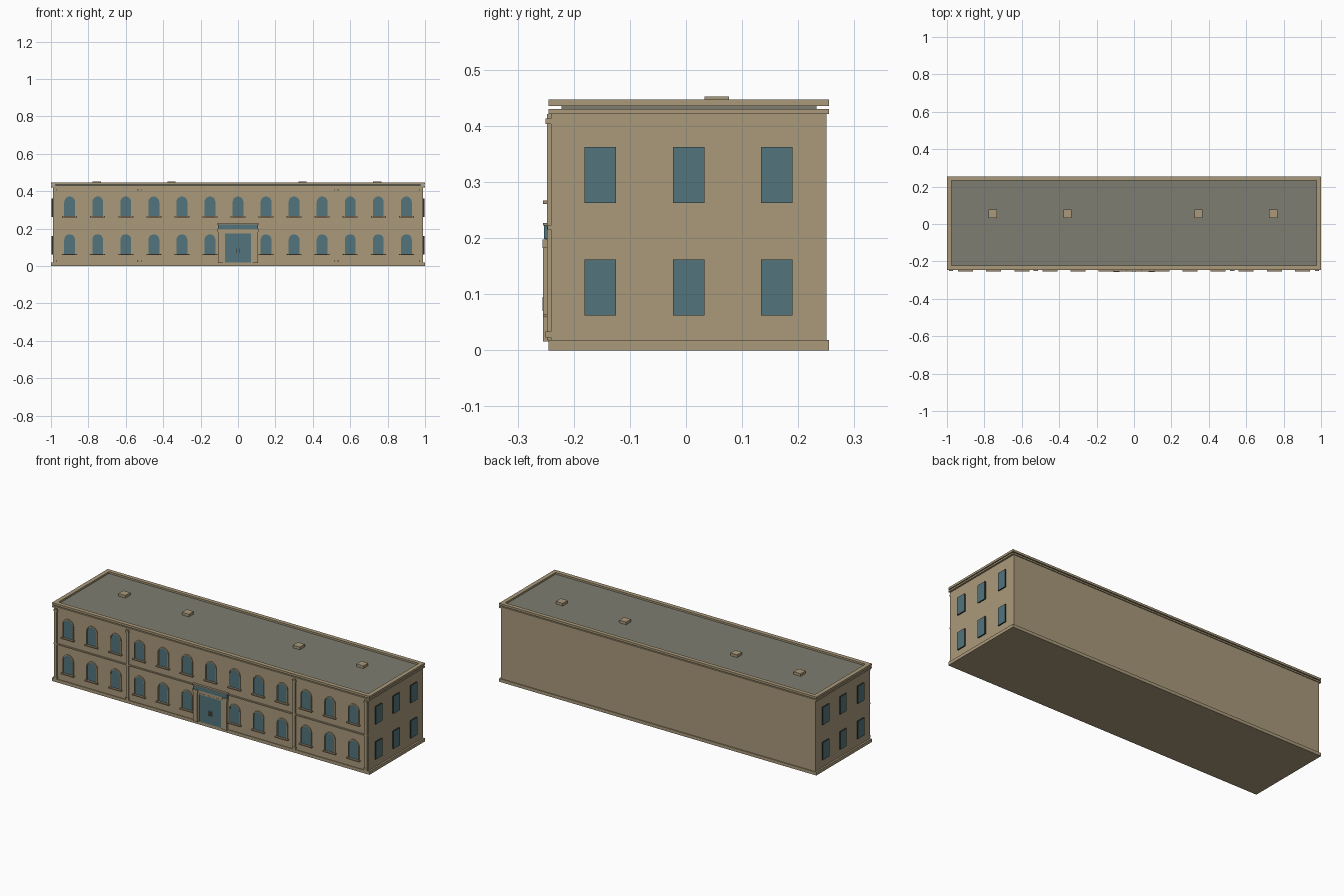
import bpy, bmesh, math

cube = bpy.data.objects.get("Cube")
if cube:
    bpy.data.objects.remove(cube, do_unlink=True)


def material(name, r, g, b):
    m = bpy.data.materials.new(name)
    m.use_nodes = True
    m.diffuse_color = (r, g, b, 1)
    m.node_tree.nodes["Principled BSDF"].inputs["Base Color"].default_value = (r, g, b, 1)
    return m


STONE = material("tan stone", 0.40, 0.32, 0.195)
TRIM = material("brown trim", 0.35, 0.26, 0.165)
GLASS = material("blue glass", 0.085, 0.175, 0.20)
ROOF = material("grey roof", 0.21, 0.205, 0.165)
DARK = material("dark reveal", 0.03, 0.03, 0.028)


def finish(name, bm, *mats):
    bmesh.ops.recalc_face_normals(bm, faces=bm.faces)
    mesh = bpy.data.meshes.new(name)
    bm.to_mesh(mesh)
    bm.free()
    for m in mats:
        mesh.materials.append(m)
    ob = bpy.data.objects.new(name, mesh)
    bpy.context.collection.objects.link(ob)
    return ob


def add_box(bm, x, y, z):
    """Box between (low, high) pairs on each axis."""
    verts = bmesh.ops.create_cube(bm, size=1)["verts"]
    for v in verts:
        v.co = [sum(p) / 2 + c * (p[1] - p[0]) for p, c in zip((x, y, z), v.co)]
    return verts


def boxes(name, mat, *items):
    bm = bmesh.new()
    for item in items:
        add_box(bm, *item)
    return finish(name, bm, mat)


def mirrored(x, y, z):
    return [(x, y, z), ((-x[1], -x[0]), y, z)]


def arch(cx, z, half, height, steps=10):
    """Outline of a round-headed opening, as (x, z) points."""
    spring = z + height - half
    arc = [math.pi * i / steps for i in range(steps + 1)]
    return [(cx + half, z)] + [(cx + half * math.cos(a), spring + half * math.sin(a)) for a in arc] + [(cx - half, z)]


WALL = -0.241    # front wall plane

# Main mass, plinth and cornice
boxes("building_body", STONE, ((-0.99, 0.99), (WALL, 0.25), (0.005, 0.425)))
boxes("plinth", STONE, ((-1, 1), (-0.245, 0.255), (0, 0.018)))
boxes("cornice", STONE, ((-1, 1), (-0.245, 0.255), (0.421, 0.43)))

# Flat roof and raised parapet ring
boxes("roof_deck", ROOF, ((-0.977, 0.977), (-0.222, 0.233), (0.428, 0.437)))
boxes("parapet", STONE,
      *mirrored((0.976, 1), (-0.245, 0.255), (0.435, 0.447)),
      ((-0.976, 0.976), (-0.245, -0.221), (0.435, 0.447)),
      ((-0.976, 0.976), (0.232, 0.255), (0.435, 0.447)))
boxes("roof_vents", STONE,
      *[((x - 0.022, x + 0.022), (0.033, 0.077), (0.436, 0.452))
        for x in (-0.755, -0.355, 0.345, 0.745)])

# Front pilasters with caps and bases, and the course between floors
shafts, blocks = [], []
for x in (0.525, 0.978):
    shafts += mirrored((x - 0.008, x + 0.008), (-0.248, WALL), (0.018, 0.421))
    for z in (0.023, 0.403):
        blocks += mirrored((x - 0.011, x + 0.011), (-0.25, WALL), (z, z + 0.01))
boxes("front_pilasters", STONE, *shafts)
boxes("pilaster_blocks", STONE, *blocks)
boxes("floor_course", STONE, *mirrored((0.11, 0.99), (-0.247, WALL), (0.215, 0.222)))

# Arched front windows: pane, surround and sill
panes, surrounds, sills = bmesh.new(), bmesh.new(), []
for z in (0.065, 0.267):
    for col in range(-6, 7):
        if col == 0 and z < 0.2:
            continue    # the entrance stands here
        cx = col * 0.15
        inner = arch(cx, z, 0.029, 0.105)
        outer = arch(cx, z, 0.034, 0.110)
        panes.faces.new([panes.verts.new((x, WALL - 0.002, h)) for x, h in inner])
        # Surround as a raised strip with inner and outer edges
        rails = [[surrounds.verts.new((x, y, h)) for x, h in line]
                 for line, y in ((inner, WALL), (inner, WALL - 0.006),
                                 (outer, WALL - 0.006), (outer, WALL))]
        for a, b in zip(rails, rails[1:]):
            for i in range(len(a) - 1):
                surrounds.faces.new((a[i], a[i + 1], b[i + 1], b[i]))
        sills.append(((cx - 0.04, cx + 0.04), (-0.255, WALL), (z - 0.006, z)))
for f in panes.faces:
    if f.normal.y > 0:
        f.normal_flip()
finish("front_window_panes", panes, GLASS)
finish("front_window_surrounds", surrounds, STONE)
boxes("front_window_sills", TRIM, *sills)

# Square side windows standing slightly proud of the end walls
bm = bmesh.new()
for y in (-0.153, 0.005, 0.162):
    for z in (0.062, 0.262):
        for item in mirrored((0.985, 0.997), (y - 0.028, y + 0.028), (z, z + 0.1)):
            add_box(bm, *item)
bm.normal_update()
for f in bm.faces:
    f.material_index = 0 if abs(f.normal.x) > 0.5 else 1
finish("side_windows", bm, GLASS, DARK)

# Entrance: piers, caps, lintel, double door and blank sign board
boxes("entrance_piers", STONE, *mirrored((0.08, 0.106), (-0.255, WALL), (0.016, 0.182)))
boxes("entrance_caps", STONE, *mirrored((0.077, 0.109), (-0.256, WALL), (0.182, 0.197)))
boxes("entrance_lintel", STONE, ((-0.077, 0.077), (-0.25, WALL), (0.182, 0.199)))
boxes("door_frame", STONE,
      *mirrored((0.07, 0.08), (-0.251, WALL), (0.018, 0.182)),
      ((-0.07, 0.07), (-0.251, WALL), (0.175, 0.182)))
boxes("door_leaves", GLASS, *mirrored((0.0008, 0.07), (-0.247, WALL), (0.018, 0.175)))
boxes("door_handles", STONE, *mirrored((0.005, 0.009), (-0.256, -0.246), (0.07, 0.095)))
boxes("sign_board", GLASS, ((-0.108, 0.108), (-0.253, WALL), (0.198, 0.222)))
boxes("sign_cap", TRIM, ((-0.112, 0.112), (-0.255, WALL), (0.222, 0.227)))
